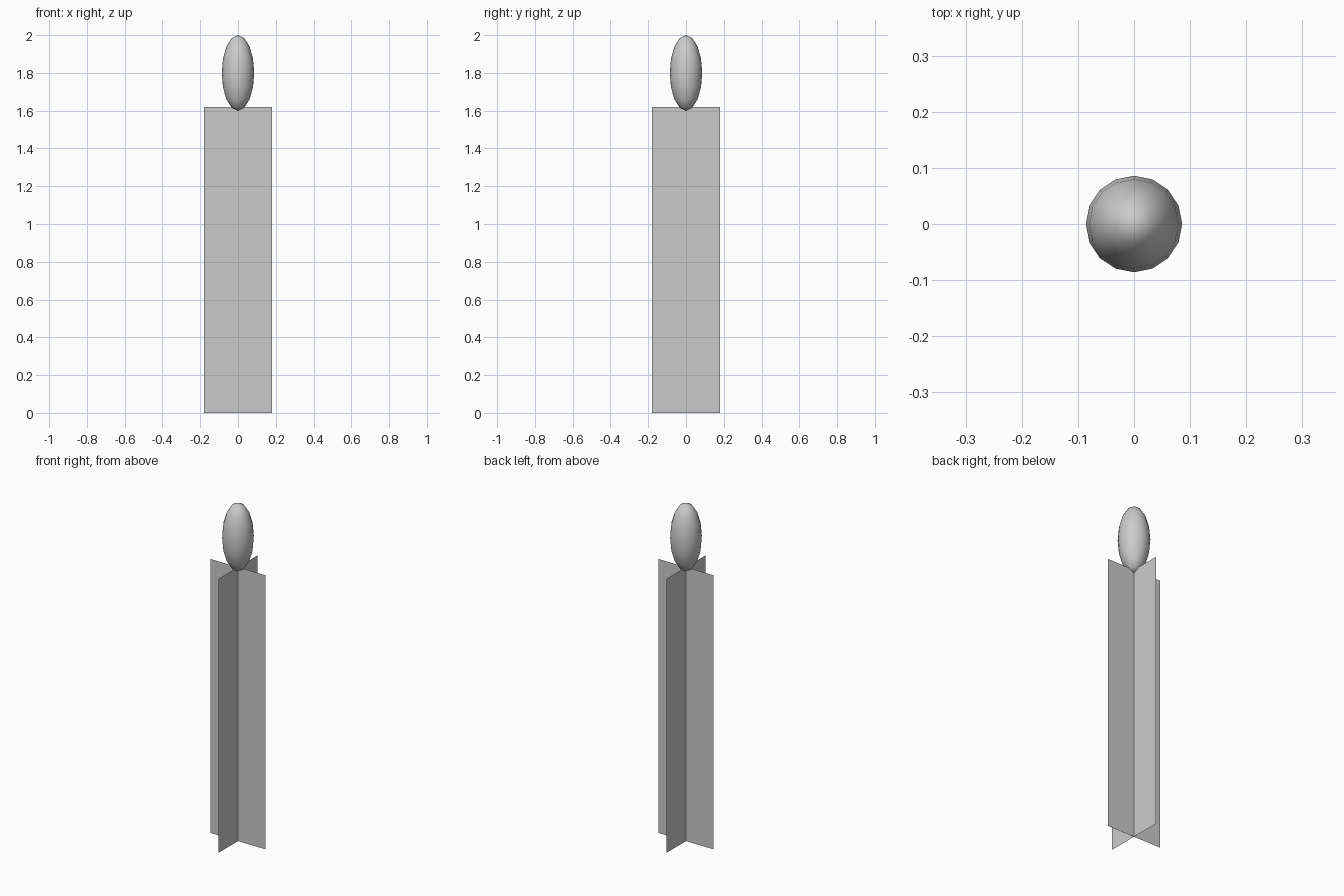
import bpy
from math import radians

if "Cube" in bpy.data.objects:
    bpy.data.objects.remove(bpy.data.objects["Cube"])

PLANE_HALF_WIDTH = 0.18
PLANE_HEIGHT = 1.62

# Two crossed upright cards forming the stem
def stem_card(name, turn):
    w, h = PLANE_HALF_WIDTH, PLANE_HEIGHT
    mesh = bpy.data.meshes.new(name)
    mesh.from_pydata([(-w, 0, 0), (w, 0, 0), (w, 0, h), (-w, 0, h)], [], [(0, 1, 2, 3)])
    card = bpy.data.objects.new(name, mesh)
    card.rotation_euler.z = radians(turn)
    bpy.context.collection.objects.link(card)

stem_card("stem_card_x", 0)
stem_card("stem_card_y", 90)

# Elongated bud on top
bpy.ops.mesh.primitive_uv_sphere_add(segments=16, ring_count=8, radius=1, location=(0, 0, 1.8))
bud = bpy.context.object
bud.name = "bud"
bud.scale = (0.086, 0.086, 0.2)
bpy.ops.object.transform_apply(location=False, rotation=False, scale=True)
bpy.ops.object.shade_smooth()
